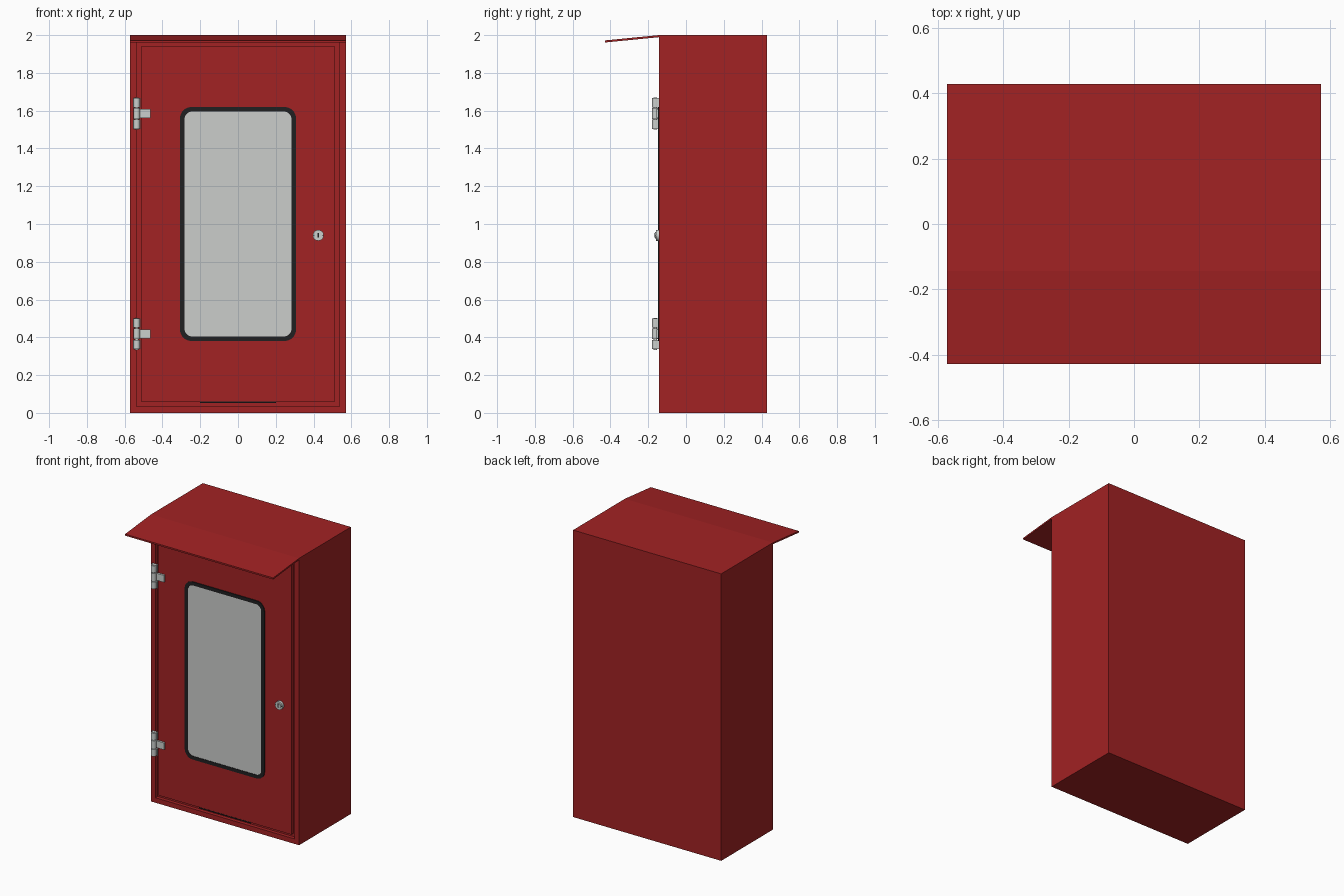
import bpy, bmesh, math
from mathutils import Matrix, Vector

if "Cube" in bpy.data.objects:
    bpy.data.objects.remove(bpy.data.objects["Cube"])


def material(name, rgb):
    m = bpy.data.materials.new(name)
    m.diffuse_color = (*rgb, 1)
    m.use_nodes = True
    m.node_tree.nodes["Principled BSDF"].inputs["Base Color"].default_value = m.diffuse_color
    return m


RED = material("red paint", (0.36, 0.016, 0.017))
BLACK = material("black rubber", (0.014, 0.014, 0.015))
GLASS = material("pale glass", (0.60, 0.61, 0.60))
METAL = material("light metal", (0.60, 0.63, 0.61))

FRONT, BACK, HALF_W, HEIGHT = -0.143, 0.428, 0.571, 2.0


def finish(bm, name, mat, smooth=False):
    bmesh.ops.recalc_face_normals(bm, faces=bm.faces)
    me = bpy.data.meshes.new(name)
    bm.to_mesh(me)
    bm.free()
    ob = bpy.data.objects.new(name, me)
    me.materials.append(mat)
    bpy.context.collection.objects.link(ob)
    if smooth:
        bpy.ops.object.select_all(action='DESELECT')
        ob.select_set(True)
        bpy.context.view_layer.objects.active = ob
        bpy.ops.object.shade_smooth_by_angle(angle=math.radians(35))
    return ob


def box(name, x, y, z, mat):
    bm = bmesh.new()
    size = [b - a for a, b in (x, y, z)]
    mid = [(a + b) / 2 for a, b in (x, y, z)]
    bmesh.ops.create_cube(bm, size=1, matrix=Matrix.Translation(mid) @ Matrix.Diagonal((*size, 1)))
    return finish(bm, name, mat)


def cylinder(name, centre, r, depth, mat, axis='Z', sides=24):
    bm = bmesh.new()
    turn = Matrix.Rotation(math.pi / 2, 4, 'X') if axis == 'Y' else Matrix()
    bmesh.ops.create_cone(bm, cap_ends=True, segments=sides, radius1=r, radius2=r,
                          depth=depth, matrix=Matrix.Translation(centre) @ turn)
    return finish(bm, name, mat, True)


def rounded_loop(hw, z0, z1, r, y, steps=8):
    """Rounded rectangle outline in the plane of the door."""
    pts = []
    corners = [(hw - r, z1 - r), (-hw + r, z1 - r), (-hw + r, z0 + r), (hw - r, z0 + r)]
    for i, (cx, cz) in enumerate(corners):
        for s in range(steps + 1):
            a = math.pi / 2 * (i + s / steps)
            pts.append(Vector((cx + r * math.cos(a), y, cz + r * math.sin(a))))
    return pts


# Cabinet body: box whose front face is inset and pushed in to seat the door
bm = bmesh.new()
mid = (0, (FRONT + BACK) / 2, HEIGHT / 2)
bmesh.ops.create_cube(bm, size=1, matrix=Matrix.Translation(mid)
                      @ Matrix.Diagonal((2 * HALF_W, BACK - FRONT, HEIGHT, 1)))
front = [f for f in bm.faces if f.calc_center_median().y < FRONT + 0.001]
bmesh.ops.inset_region(bm, faces=front, thickness=0.049)
ext = bmesh.ops.extrude_discrete_faces(bm, faces=front)
for f in ext["faces"]:
    bmesh.ops.translate(bm, verts=f.verts, vec=(0, 0.025, 0))
finish(bm, "cabinet_body", RED)

# Door panel, flush with the cabinet front, and the drain slot beneath it
box("door", (-0.512, 0.512), (FRONT, FRONT + 0.03), (0.058, 1.942), RED)
box("drain_slot", (-0.2, 0.2), (FRONT - 0.001, FRONT + 0.02), (0.053, 0.060), BLACK)

# Sloping rain hood
bm = bmesh.new()
section = [(FRONT, 2.0), (-0.428, 1.972), (-0.428, 1.961), (FRONT, 1.989)]
face = bm.faces.new([bm.verts.new((-HALF_W, y, z)) for y, z in section])
ext = bmesh.ops.extrude_face_region(bm, geom=[face])
bmesh.ops.translate(bm, vec=(2 * HALF_W, 0, 0),
                    verts=[v for v in ext["geom"] if isinstance(v, bmesh.types.BMVert)])
finish(bm, "rain_hood", RED)

# Window seal: ring with four walls between rounded outlines
bm = bmesh.new()
loops = [rounded_loop(hw, z0, z1, r, y) for hw, z0, z1, r, y in (
    (0.307, 0.381, 1.619, 0.060, FRONT + 0.004),
    (0.307, 0.381, 1.619, 0.060, FRONT - 0.006),
    (0.283, 0.405, 1.595, 0.040, FRONT - 0.006),
    (0.283, 0.405, 1.595, 0.040, FRONT + 0.004))]
rings = [[bm.verts.new(p) for p in loop] for loop in loops]
n = len(rings[0])
for k in range(4):
    a, b = rings[k], rings[(k + 1) % 4]
    for i in range(n):
        j = (i + 1) % n
        bm.faces.new((a[i], a[j], b[j], b[i]))
finish(bm, "window_seal", BLACK)

# Window pane
bm = bmesh.new()
face = bm.faces.new([bm.verts.new(p) for p in rounded_loop(0.285, 0.403, 1.597, 0.042, FRONT - 0.003)])
ext = bmesh.ops.extrude_face_region(bm, geom=[face])
bmesh.ops.translate(bm, vec=(0, 0.005, 0),
                    verts=[v for v in ext["geom"] if isinstance(v, bmesh.types.BMVert)])
finish(bm, "window_pane", GLASS)

# Hinges: pin, three knuckles, a leaf onto the door and feet onto the frame
HX, HY = -0.536, FRONT - 0.019
for label, cz in (("lower", 0.418), ("upper", 1.585)):
    cylinder(label + "_hinge_pin", (HX, HY, cz), 0.009, 0.168, METAL, sides=16)
    for part, dz, h in (("top", 0.057, 0.048), ("middle", 0, 0.056), ("bottom", -0.057, 0.048)):
        cylinder(f"{label}_hinge_{part}_knuckle", (HX, HY, cz + dz), 0.017, h, METAL, sides=16)
        if dz:
            box(f"{label}_hinge_{part}_foot", (HX - 0.021, HX + 0.021), (FRONT - 0.012, FRONT),
                (cz + dz - h / 2, cz + dz + h / 2), METAL)
    box(label + "_hinge_leaf", (HX, -0.462), (FRONT - 0.014, FRONT), (cz - 0.024, cz + 0.024), METAL)

# Round lock with a key slot and side notches
LX, LZ = 0.425, 0.94
cylinder("lock_collar", (LX, FRONT - 0.008, LZ), 0.029, 0.018, METAL, 'Y')
cylinder("lock_core", (LX, FRONT - 0.015, LZ), 0.017, 0.012, METAL, 'Y')
box("lock_key_slot", (LX - 0.004, LX + 0.004), (FRONT - 0.023, FRONT - 0.019),
    (LZ - 0.012, LZ + 0.012), BLACK)
for side in (-1, 1):
    x = LX + side * 0.023
    box("lock_notch", (x - 0.004, x + 0.004), (FRONT - 0.018, FRONT - 0.015), (LZ - 0.002, LZ + 0.002), BLACK)
